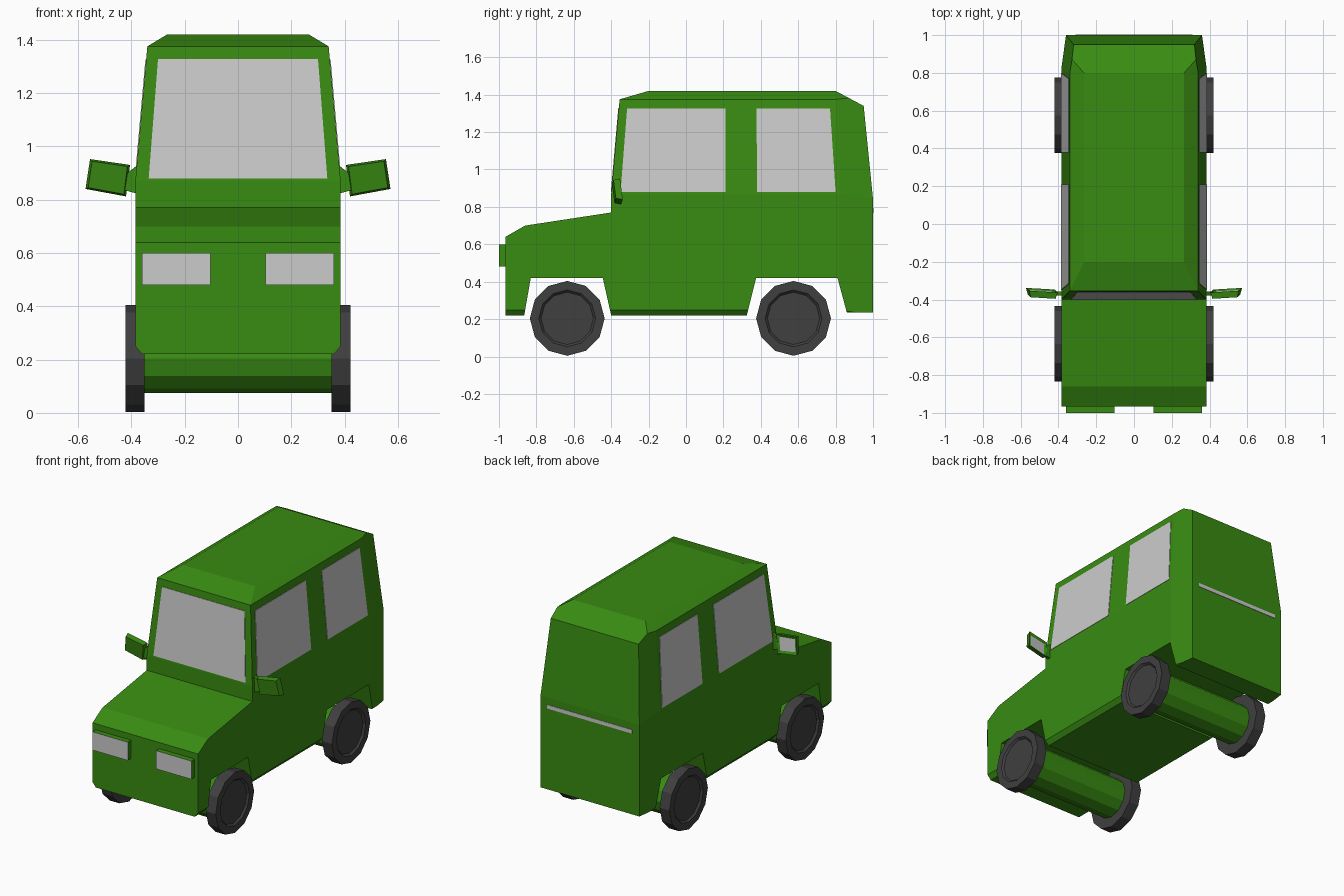
import bpy, bmesh, math
from mathutils import Vector, Matrix

if "Cube" in bpy.data.objects:
    bpy.data.objects.remove(bpy.data.objects["Cube"])


def material(name, rgb):
    m = bpy.data.materials.new(name)
    m.diffuse_color = (*rgb, 1)
    m.use_nodes = True
    m.node_tree.nodes["Principled BSDF"].inputs["Base Color"].default_value = m.diffuse_color
    return m


GREEN = material("green_paint", (0.04, 0.26, 0.006))
GLASS = material("grey_glass", (0.8, 0.8, 0.8))
RUBBER = material("dark_rubber", (0.05, 0.05, 0.05))


def finish(name, bm, *mats):
    bmesh.ops.recalc_face_normals(bm, faces=bm.faces[:])
    me = bpy.data.meshes.new(name)
    bm.to_mesh(me)
    bm.free()
    ob = bpy.data.objects.new(name, me)
    bpy.context.collection.objects.link(ob)
    for m in mats:
        me.materials.append(m)
    return ob


def prism(bm, loop_a, loop_b):
    """Closed solid between two matching loops; returns the end faces."""
    a = [bm.verts.new(p) for p in loop_a]
    b = [bm.verts.new(p) for p in loop_b]
    n = len(a)
    for i in range(n):
        j = (i + 1) % n
        bm.faces.new((a[i], a[j], b[j], b[i]))
    return bm.faces.new(a), bm.faces.new(b)


def box(bm, x0, x1, y0, y1, z0, z1):
    quad = [(x0, z0), (x1, z0), (x1, z1), (x0, z1)]
    return prism(bm, [(x, y0, z) for x, z in quad], [(x, y1, z) for x, z in quad])


def panel(name, pts, out):
    """Thin pane lying flush on the body."""
    bm = bmesh.new()
    d = Vector(out) * 0.003
    prism(bm, [Vector(p) + d for p in pts], [Vector(p) - d for p in pts])
    finish(name, bm, GLASS)


# Body: side profile extruded across, then planed down to taper and chamfer
W = 0.385
profile = [(-0.965, 0.22), (-0.965, 0.64), (-0.86, 0.70), (-0.40, 0.77),
           (-0.40, 0.87), (-0.355, 1.375), (-0.20, 1.42), (0.80, 1.42),
           (0.95, 1.34), (1.0, 0.84), (1.0, 0.235), (0.86, 0.235),
           (0.81, 0.42), (0.375, 0.42), (0.325, 0.22), (-0.40, 0.22),
           (-0.445, 0.42), (-0.83, 0.42), (-0.865, 0.22)]
cuts = [((W, 0, 0.87), (0.505, 0, 0.045)),             # cabin taper
        ((0.34, 0, 1.375), (0.045, 0, 0.075)),         # roof edge
        ((W, 0.82, 0), (0.18, 0.025, 0)),              # lower rear corner
        ((W, 0.82, 0.87), (0.0885, 0.0137, 0.00845)),  # upper rear corner
        ((W, 0, 0.25), (0.03, 0, -0.025))]             # sill edge
bm = bmesh.new()
prism(bm, [(-W, y, z) for y, z in profile], [(W, y, z) for y, z in profile])
for s in (1, -1):
    for co, no in cuts:
        bmesh.ops.bisect_plane(bm, geom=bm.verts[:] + bm.edges[:] + bm.faces[:], dist=1e-5,
                               plane_co=(s * co[0], co[1], co[2]),
                               plane_no=Vector((s * no[0], no[1], no[2])).normalized(),
                               clear_outer=True)
        bmesh.ops.holes_fill(bm, edges=[e for e in bm.edges if e.is_boundary], sides=0)
finish("body", bm, GREEN)

# Windows follow the slope of the cabin
SLOPE = 0.045 / 0.505


def lean(z):
    return (z - 0.87) * SLOPE


panel("windshield", [(x, -0.40 + lean(z), z) for x, z in
                     [(-0.335, 0.88), (0.335, 0.88), (0.30, 1.328), (-0.30, 1.328)]], (0, -1, 0))
side_windows = {"front_window": [(-0.35, 0.88), (0.21, 0.88), (0.21, 1.326), (-0.315, 1.326)],
                "rear_window": [(0.38, 0.88), (0.80, 0.88), (0.77, 1.326), (0.377, 1.326)]}
panel("tail_strip", [(x, 1.0, z) for x, z in
                     [(-0.31, 0.768), (0.31, 0.768), (0.31, 0.793), (-0.31, 0.793)]], (0, 1, 0))

for s, side in ((1, "right"), (-1, "left")):
    for name, pts in side_windows.items():
        panel(f"{side}_{name}", [(s * (W - lean(z)), y, z) for y, z in pts], (s, 0, 0))

    # Headlight: green housing with a grey front
    bm = bmesh.new()
    front, _ = box(bm, s * 0.103, s * 0.36, -1.0, -0.955, 0.48, 0.60)
    front.material_index = 1
    finish(f"{side}_headlight", bm, GREEN, GLASS)

    # Door mirror: leaning shell with recessed glass facing back, and a stalk
    def shell(y, scale):
        mid = Vector((0.488, 0.882))
        out = []
        for p in [(0.405, 0.93), (0.555, 0.952), (0.572, 0.84), (0.42, 0.812)]:
            x, z = mid + (Vector(p) - mid) * scale
            out.append((s * x, y + 0.08 * (x - mid.x) - 0.12 * (z - mid.y), z))
        return out
    bm = bmesh.new()
    _, back = prism(bm, shell(-0.385, 0.88), shell(-0.35, 1.0))
    bmesh.ops.recalc_face_normals(bm, faces=bm.faces[:])
    bmesh.ops.inset_individual(bm, faces=[back], thickness=0.024, depth=-0.008)
    back.material_index = 1
    stalk = [(0.37, 0.935), (0.415, 0.90), (0.425, 0.835), (0.37, 0.82)]
    prism(bm, [(s * x, -0.378, z) for x, z in stalk], [(s * x, -0.358, z) for x, z in stalk])
    finish(f"{side}_mirror", bm, GREEN, GLASS)


# Axles and wheels, all twelve-sided
def ring(x, y, r):
    return [(x, y + r * math.cos(k * math.pi / 6), 0.204 + r * math.sin(k * math.pi / 6))
            for k in range(12)]


for y, end in ((-0.635, "front"), (0.575, "rear")):
    bm = bmesh.new()
    prism(bm, ring(-0.355, y, 0.13), ring(0.355, y, 0.13))
    finish(f"{end}_axle", bm, GREEN)
    for s, side in ((1, "right"), (-1, "left")):
        bm = bmesh.new()
        _, cap = prism(bm, ring(s * 0.35, y, 0.2), ring(s * 0.422, y, 0.2))
        bmesh.ops.recalc_face_normals(bm, faces=bm.faces[:])
        bmesh.ops.inset_individual(bm, faces=[cap], thickness=0.048, depth=0)
        bmesh.ops.inset_individual(bm, faces=[cap], thickness=0.012, depth=-0.012)
        finish(f"{end}_{side}_wheel", bm, RUBBER)
